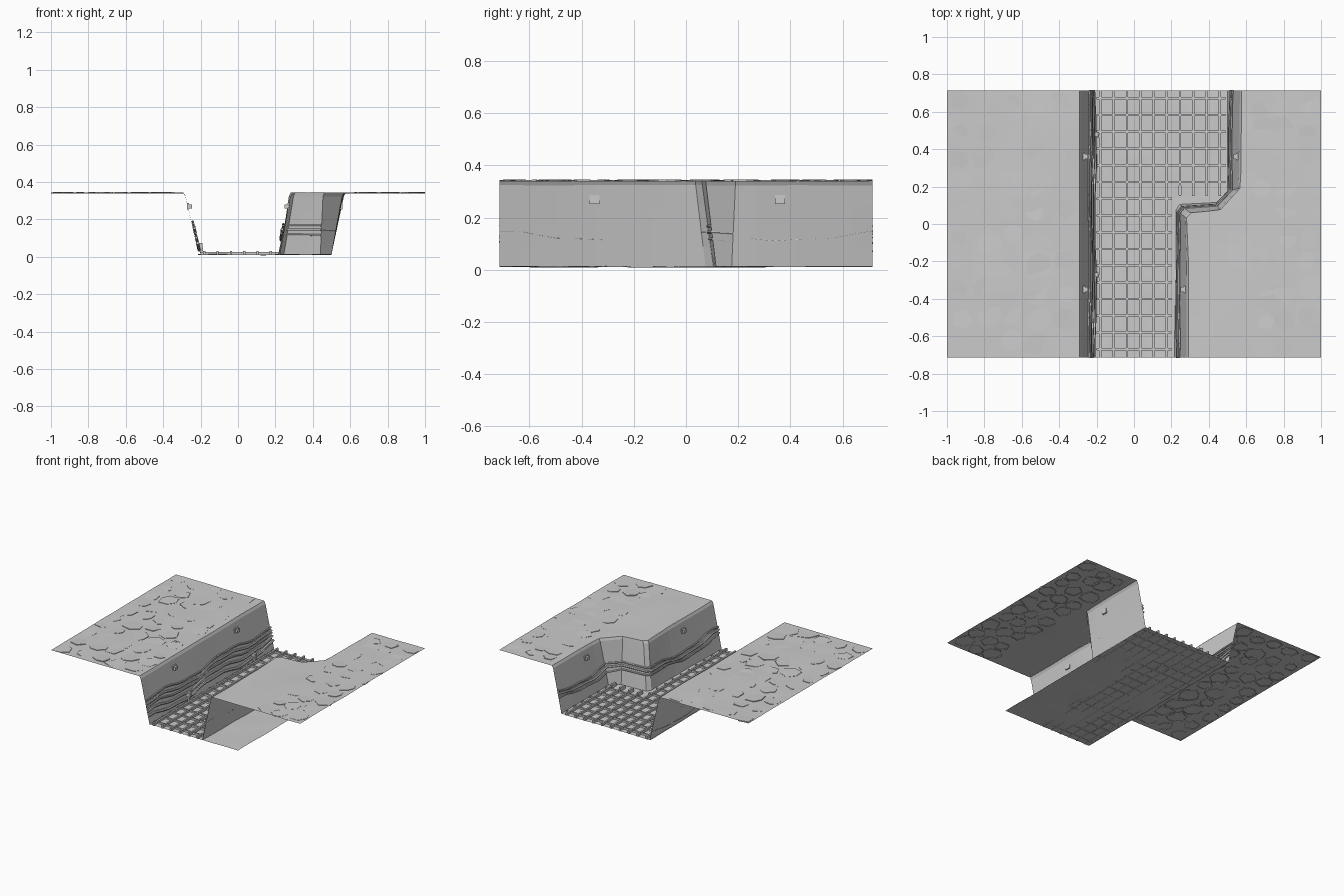
import bpy, bmesh, math, random
from mathutils import Vector, noise

if "Cube" in bpy.data.objects:
    bpy.data.objects.remove(bpy.data.objects["Cube"])

random.seed(4)
Y = 0.715
ZT, ZF = 0.342, 0.012      # ground level, trench floor level


def finish(name, bm):
    me = bpy.data.meshes.new(name)
    bm.to_mesh(me)
    bm.free()
    ob = bpy.data.objects.new(name, me)
    bpy.context.collection.objects.link(ob)
    return ob


def resample(pts, step=0.07):
    """Subdivide a base/rim pair path evenly, keeping its corners."""
    out = []
    for p, q in zip(pts, pts[1:]):
        n = max(1, round(math.dist(p[:2], q[:2]) / step))
        out += [tuple(a + (b - a) * i / n for a, b in zip(p, q)) for i in range(n)]
    return out + [pts[-1]]


def loft(name, a, b, cols, wobble):
    """Open sheet between two paths with a gently uneven surface."""
    bm = bmesh.new()
    rows = []
    for p, q in zip(a, b):
        row = []
        for i in range(cols + 1):
            v = Vector(p).lerp(Vector(q), i / cols)
            v.z += wobble * noise.noise(v * 4)
            row.append(bm.verts.new(v))
        rows.append(row)
    for r, s in zip(rows, rows[1:]):
        for i in range(cols):
            bm.faces.new((r[i], r[i + 1], s[i + 1], s[i]))
    return finish(name, bm)


def box(bm, c, s):
    r = bmesh.ops.create_cube(bm, size=1)
    for v in r["verts"]:
        v.co = Vector((v.co.x * s[0] + c[0], v.co.y * s[1] + c[1], v.co.z * s[2] + c[2]))


# Wall paths: base x, base y, rim x, rim y
left = resample([(-0.21, -Y, -0.285, -Y), (-0.21, Y, -0.285, Y)])
right = resample([(0.215, -Y, 0.285, -Y), (0.225, -0.2, 0.285, -0.2), (0.225, 0.075, 0.275, 0.035),
                  (0.245, 0.105, 0.30, 0.06), (0.44, 0.115, 0.455, 0.075), (0.50, 0.175, 0.56, 0.19),
                  (0.50, 0.27, 0.565, 0.27), (0.50, Y, 0.57, Y)])


def on_wall(p, z, side, off=0.0):
    t = (z - ZF) / (ZT - ZF)
    return Vector((p[0] + (p[2] - p[0]) * t + side * off, p[1] + (p[3] - p[1]) * t, z))


# Ground sheets, walls with a softened rim, and floor
for name, path, side in (("left", left, 1), ("right", right, -1)):
    base = [(p[0], p[1], ZF) for p in path]
    low = [on_wall(p, ZT - 0.018, side) for p in path]
    rim = [(p[2] - side * 0.006, p[3], ZT) for p in path]
    edge = [(-side * 1.0, -Y + 2 * Y * i / (len(path) - 1), ZT) for i in range(len(path))]
    order = (lambda a, b: (a, b)) if side > 0 else (lambda a, b: (b, a))
    loft(name + "_ground", *order(edge, rim), 10, 0.004)
    loft(name + "_rim", *order(rim, low), 1, 0.003)
    loft(name + "_wall", *order(low, base), 4, 0.003)
ys = [-Y + 2 * Y * i / 20 for i in range(21)]
loft("trench_floor", [(-0.215, y, ZF) for y in ys], [(0.50, y, ZF) for y in ys], 10, 0.006)

# Floor grating: long bars and cross slats, wider beyond the corner
bm = bmesh.new()
for i in range(10):
    x = -0.18 + 0.071 * i
    y0 = -Y if x < 0.2 else 0.15
    box(bm, (x, (y0 + Y) / 2, 0.020), (0.012, Y - y0, 0.020))
    if x > 0.2:
        box(bm, (x, 0.18, 0.028), (0.014, 0.05, 0.018))
for i in range(16):
    y = -0.67 + 0.0895 * i
    x1 = 0.20 if y < 0.15 else 0.49
    box(bm, ((x1 - 0.2) / 2, y, 0.018), (x1 + 0.2, 0.012, 0.014))
finish("floor_grating", bm)


# Sagging cable runs along both walls
def cable(name, path, side, z0, r, phase, off):
    cu = bpy.data.curves.new(name, "CURVE")
    cu.dimensions = "3D"
    cu.bevel_depth, cu.bevel_resolution = r, 1
    cu.use_fill_caps = True
    sp = cu.splines.new("POLY")
    sp.points.add(len(path) - 1)
    for pt, p in zip(sp.points, path):
        z = z0 + 0.017 * math.sin(p[1] * 8.5 + phase) + 0.005 * math.sin(p[1] * 23 + phase * 3)
        pt.co = (*on_wall(p, z, side, off), 1)
    ob = bpy.data.objects.new(name, cu)
    bpy.context.collection.objects.link(ob)
    bpy.ops.object.select_all(action="DESELECT")
    ob.select_set(True)
    bpy.context.view_layer.objects.active = ob
    bpy.ops.object.convert(target="MESH")
    bpy.ops.object.shade_smooth_by_angle()


for k, (z, r) in enumerate(((0.17, .006), (0.145, .008), (0.12, .006), (0.09, .008), (0.055, .009))):
    cable(f"left_cable_{k}", left, 1, z, r, 0.35 * k, 0.008)
for k, (z, r) in enumerate(((0.155, .006), (0.13, .008), (0.105, .006))):
    cable(f"right_cable_{k}", right, -1, z, r, 0.35 * k + 1, 0.008)

# Wall lamps with mounting plates, and small cable clamps
bm = bmesh.new()
for x, y, s in ((-0.268, 0.36, 1), (-0.268, -0.35, 1), (0.552, 0.36, -1), (0.27, -0.35, -1)):
    box(bm, (x, y, 0.27), (0.012, 0.038, 0.034))
    box(bm, (x + s * 0.012, y, 0.27), (0.018, 0.026, 0.022))
finish("wall_lamps", bm)
bm = bmesh.new()
for y in (-0.27, 0.48):
    box(bm, (-0.205, y, 0.06), (0.03, 0.022, 0.03))
    box(bm, (-0.195, y - 0.01, 0.035), (0.016, 0.014, 0.03))
finish("cable_clamps", bm)

# Thin cracked stone plates barely breaking the ground
bm = bmesh.new()
for side, x0, x1 in ((-1, -0.93, -0.38), (1, 0.68, 0.93)):
    cols = 5 if side < 0 else 3
    for i in range(cols):
        for j in range(10):
            cx = x0 + (x1 - x0) * i / (cols - 1) + random.uniform(-0.02, 0.02)
            cy = -0.64 + 0.142 * j + random.uniform(-0.025, 0.025)
            n, rot = random.randint(5, 7), random.random() * 6
            tilt, tz = random.uniform(0, 6.28), random.uniform(0.0005, 0.002)
            rad = random.uniform(0.05, 0.075)
            ring = []
            for k in range(n):
                a = rot + k * 2 * math.pi / n
                rr = rad * random.uniform(0.8, 1.1)
                x, y = cx + rr * math.cos(a), cy + rr * math.sin(a)
                x, y = max(-1, min(1, x)), max(-Y, min(Y, y))
                ring.append((x, y, ZT + tz + 0.0025 * math.cos(a - tilt)))
            top = [bm.verts.new(p) for p in ring]
            low = [bm.verts.new((p[0], p[1], ZT - 0.004)) for p in ring]
            bm.faces.new(top)
            for k in range(n):
                m = (k + 1) % n
                bm.faces.new((low[k], low[m], top[m], top[k]))
bmesh.ops.triangulate(bm, faces=[f for f in bm.faces if len(f.verts) > 4])
finish("cracked_ground_plates", bm)
